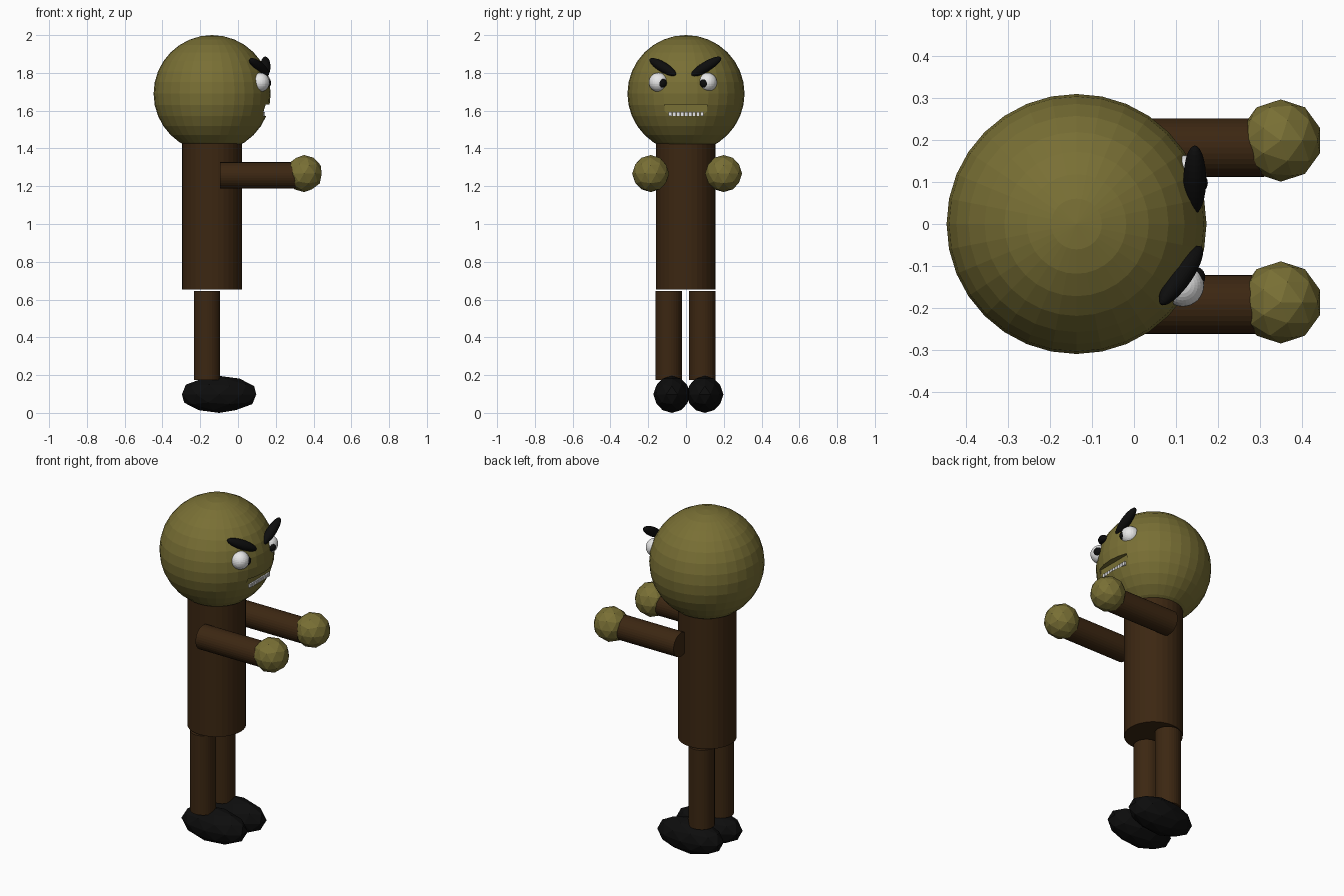
import bpy
from mathutils import Vector

if "Cube" in bpy.data.objects:
    bpy.data.objects.remove(bpy.data.objects["Cube"])


def material(name, rgb):
    m = bpy.data.materials.new(name)
    m.diffuse_color = (*rgb, 1)
    m.use_nodes = True
    m.node_tree.nodes["Principled BSDF"].inputs["Base Color"].default_value = m.diffuse_color
    return m


OLIVE = material("olive skin", (0.19, 0.16, 0.035))
BROWN = material("dark brown cloth", (0.045, 0.02, 0.006))
BLACK = material("black", (0.004, 0.004, 0.004))
WHITE = material("white", (0.8, 0.8, 0.8))


def finish(name, mat):
    ob = bpy.context.object
    ob.name = name
    ob.data.materials.clear()
    ob.data.materials.append(mat)
    return ob


def ball(name, loc, radius, mat, segments=32, rings=16):
    bpy.ops.mesh.primitive_uv_sphere_add(segments=segments, ring_count=rings,
                                         radius=radius, location=loc)
    return finish(name, mat)


def ico(name, loc, scale, mat):
    bpy.ops.mesh.primitive_ico_sphere_add(subdivisions=2, radius=1, location=loc)
    bpy.context.object.scale = scale
    return finish(name, mat)


def rod(name, start, end, radius, mat):
    a, b = Vector(start), Vector(end)
    bpy.ops.mesh.primitive_cylinder_add(vertices=32, radius=radius,
                                        depth=(b - a).length, location=(a + b) / 2)
    ob = finish(name, mat)
    ob.rotation_euler = (b - a).to_track_quat('Z', 'Y').to_euler()
    return ob


def box(name, lo, hi, mat):
    lo, hi = Vector(lo), Vector(hi)
    bpy.ops.mesh.primitive_cube_add(size=1, location=(lo + hi) / 2)
    bpy.context.object.scale = hi - lo
    return finish(name, mat)


# Head with a slot cut for the mouth
head = ball("head", (-0.137, 0, 1.69), 0.31, OLIVE)
cutter = box("mouth_cutter", (0.135, -0.114, 1.573), (0.3, 0.11, 1.632), OLIVE)
cutter.hide_render = True
cutter.hide_viewport = True
cut = head.modifiers.new("mouth", 'BOOLEAN')
cut.operation = 'DIFFERENCE'
cut.solver = 'EXACT'
cut.object = cutter

# Teeth along the lower edge of the mouth
N = 9
step = 0.19 / N
for i in range(N):
    y = -0.093 + i * step
    box("tooth", (0.13, y, 1.572), (0.144, y + step * 0.85, 1.592), WHITE)

# Torso
rod("torso", (-0.138, -0.002, 0.653), (-0.138, -0.002, 1.45), 0.158, BROWN)

# Arms and hands
for side, arm_y, hand_y in (("right", -0.192, -0.187), ("left", 0.182, 0.199)):
    rod(side + "_arm", (-0.095, arm_y, 1.257), (0.31, arm_y, 1.257), 0.07, BROWN)
    ico(side + "_hand", (0.35, hand_y, 1.267), (0.098,) * 3, OLIVE)

# Legs and feet
for side, leg_y, foot_y in (("right", -0.092, -0.075), ("left", 0.087, 0.1)):
    rod(side + "_leg", (-0.164, leg_y, 0.175), (-0.164, leg_y, 0.645), 0.07, BROWN)
    ico(side + "_foot", (-0.1, foot_y, 0.098), (0.207, 0.098, 0.098), BLACK)

# Eyes and pupils
for side, eye, pupil in (
        ("right", (0.116, -0.146, 1.75), (0.144, -0.127, 1.746)),
        ("left", (0.122, 0.113, 1.75), (0.15, 0.098, 1.746))):
    ball(side + "_eye", eye, 0.051, WHITE)
    ball(side + "_pupil", pupil, 0.026, BLACK, 24, 12)

# Slanted eyebrows
for side, loc, along in (
        ("right", (0.112, -0.123, 1.831), (0.052, 0.075, -0.045)),
        ("left", (0.145, 0.106, 1.833), (0.0, 0.078, 0.047))):
    brow = ball(side + "_eyebrow", loc, 1, BLACK)
    brow.scale = (0.027, 0.027, 0.093)
    brow.rotation_euler = Vector(along).to_track_quat('Z', 'Y').to_euler()
